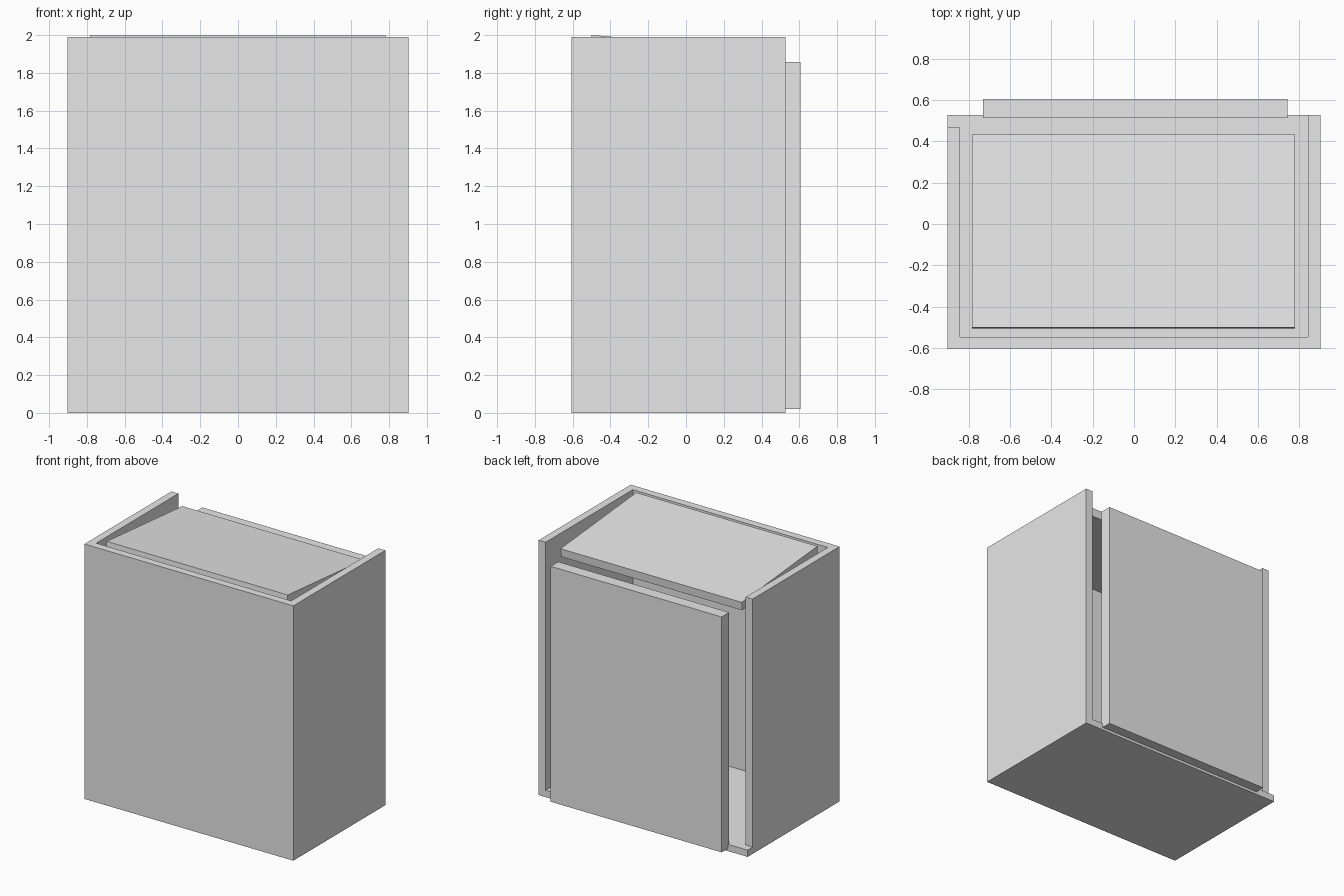
import bpy
import math
from mathutils import Matrix

old = bpy.data.objects.get("Cube")
if old:
    bpy.data.objects.remove(old, do_unlink=True)

# Single plain grey for every board
GREY = (0.8, 0.8, 0.8, 1.0)
grey = bpy.data.materials.new("plain_grey")
grey.use_nodes = True
grey.diffuse_color = GREY
grey.node_tree.nodes["Principled BSDF"].inputs["Base Color"].default_value = GREY


def board(name, x, y, z, tilt=0.0):
    """Flat board filling the given ranges, tilted about its own x axis."""
    spans = (x, y, z)
    centre = [(a + b) / 2 for a, b in spans]
    size = [b - a for a, b in spans]
    bpy.ops.mesh.primitive_cube_add(size=1, location=centre)
    obj = bpy.context.object
    obj.name = name
    obj.data.transform(Matrix.Diagonal((*size, 1)))
    obj.rotation_euler.x = tilt
    obj.data.materials.append(grey)
    return obj


HALF_W = 0.902    # half of the cabinet width
FRONT = -0.606    # front face
BACK = 0.528      # rear edge of floor and left wall
TOP = 1.989       # top of the walls
FLOOR = 0.053     # floor thickness
WALL = 0.06       # wall thickness
inner = FRONT + WALL

# Open cabinet: floor, front and two side walls (the right one is shorter)
board("floor", (-HALF_W, HALF_W), (FRONT, BACK), (0, FLOOR))
board("front_wall", (-HALF_W, HALF_W), (FRONT, inner), (FLOOR, TOP))
board("left_wall", (HALF_W - WALL, HALF_W), (inner, BACK), (FLOOR, TOP))
board("right_wall", (-HALF_W, WALL - HALF_W), (inner, 0.467), (FLOOR, TOP))

# Loose back panel, standing slightly proud of the cabinet
board("back_panel", (-0.732, 0.744), (0.513, 0.606), (0.02, 1.857))

# Loose lid, sloping down towards the back
board("lid", (-0.784, 0.78), (-0.505, 0.432), (1.895, 1.96), tilt=-math.radians(5.0))
